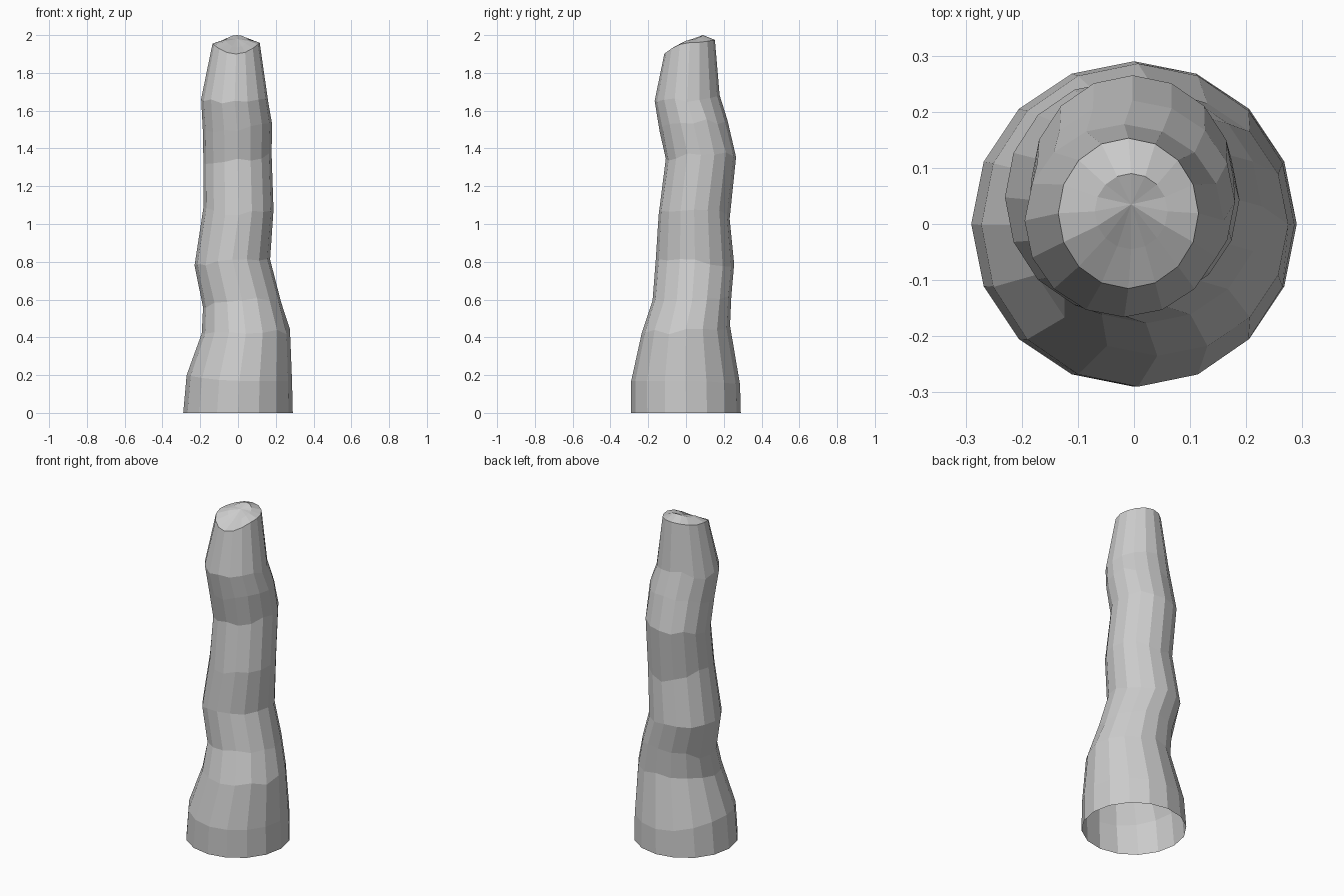
import bpy, bmesh, math, random

if "Cube" in bpy.data.objects:
    bpy.data.objects.remove(bpy.data.objects["Cube"])

random.seed(4)
SIDES = 16

# Cross-sections: left x, right x, front y, back y, then height at left, right, front, back
RINGS = [
    (-.290, .290, -.290, .290, 0, 0, 0, 0),
    (-.272, .286, -.290, .286, .20, .17, .17, .15),
    (-.192, .275, -.235, .233, .42, .43, .43, .45),
    (-.185, .228, -.177, .240, .56, .60, .60, .62),
    (-.230, .170, -.160, .255, .79, .80, .80, .78),
    (-.182, .188, -.145, .231, 1.10, 1.09, 1.05, 1.03),
    (-.183, .178, -.107, .265, 1.33, 1.38, 1.34, 1.36),
    (-.186, .180, -.140, .220, 1.50, 1.54, 1.50, 1.54),
    (-.195, .160, -.166, .178, 1.65, 1.66, 1.64, 1.69),
    (-.135, .115, -.115, .153, 1.955, 1.96, 1.90, 1.975),
    (-.070, .060, -.045, .090, 1.975, 1.975, 1.935, 2.0),
]
JITTERED = range(2, 9)


def add_ring(bm, row, jitter):
    xl, xr, yf, yb, zl, zr, zf, zb = row
    verts = []
    for i in range(SIDES):
        a = 2 * math.pi * i / SIDES
        c, s = math.cos(a), math.sin(a)
        x = (xl + xr) / 2 + (xr - xl) / 2 * c
        y = (yf + yb) / 2 + (yb - yf) / 2 * s
        z = (zr if c > 0 else zl) * c * c + (zb if s > 0 else zf) * s * s
        verts.append(bm.verts.new((x, y, z + random.uniform(-jitter, jitter))))
    return verts


# Knobbly tapering trunk, open underneath
bm = bmesh.new()
loops = [add_ring(bm, r, .015 if k in JITTERED else 0) for k, r in enumerate(RINGS)]
for lower, upper in zip(loops, loops[1:]):
    for i in range(SIDES):
        j = (i + 1) % SIDES
        bm.faces.new((lower[i], lower[j], upper[j], upper[i]))

# Slanted, low-domed cut top
tip = bm.verts.new((-.005, .035, 1.98))
for i in range(SIDES):
    bm.faces.new((loops[-1][i], loops[-1][(i + 1) % SIDES], tip))

mesh = bpy.data.meshes.new("trunk")
bm.to_mesh(mesh)
bm.free()
trunk = bpy.data.objects.new("trunk", mesh)
bpy.context.collection.objects.link(trunk)
